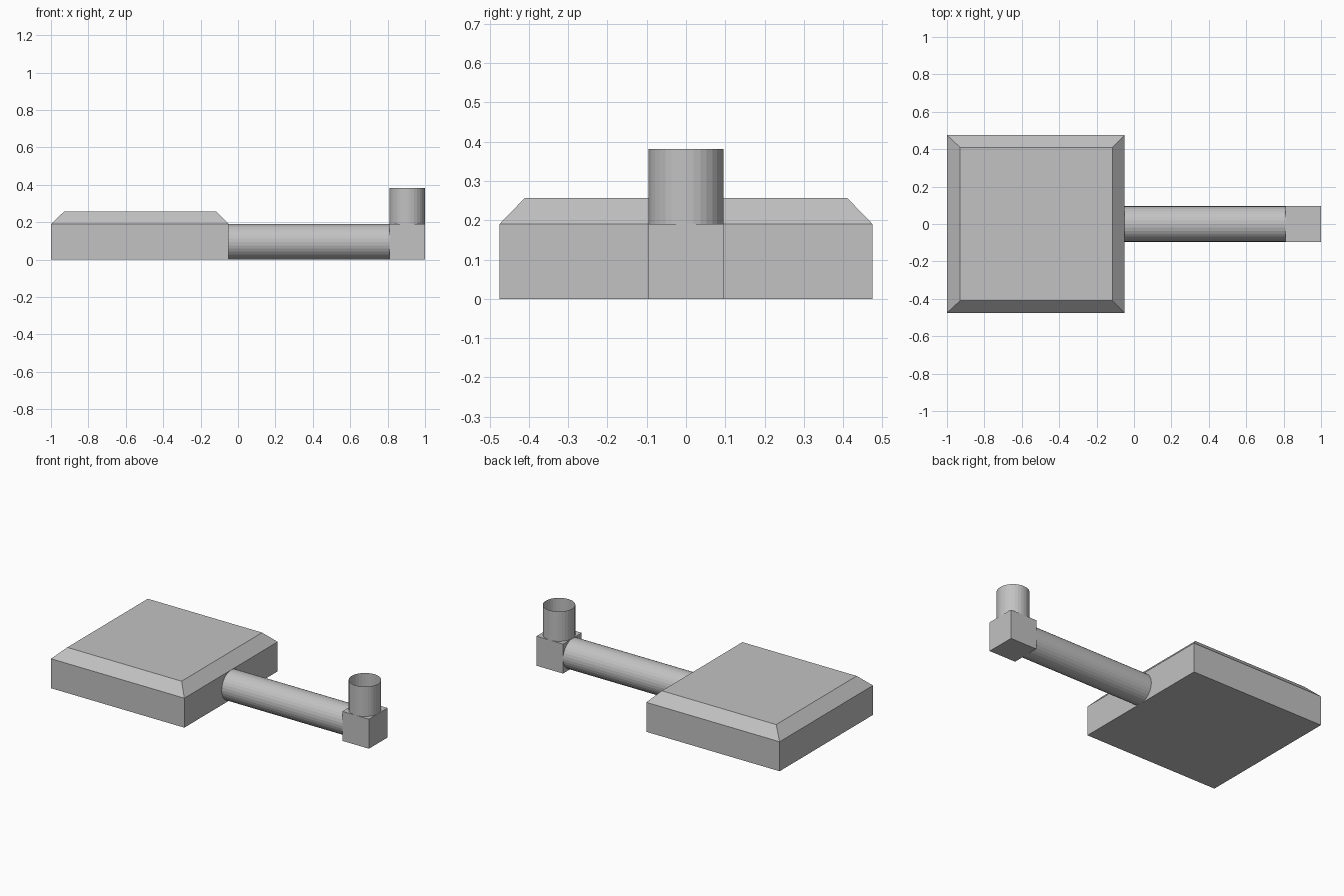
import bpy, bmesh, math
from mathutils import Matrix, Vector

if "Cube" in bpy.data.objects:
    bpy.data.objects.remove(bpy.data.objects["Cube"])

grey = bpy.data.materials.new("plain grey")
grey.diffuse_color = (0.54, 0.54, 0.54, 1)
grey.use_nodes = True
grey.node_tree.nodes["Principled BSDF"].inputs["Base Color"].default_value = grey.diffuse_color

R = 0.095          # pipe radius, half the elbow block
H = 2 * R          # slab and block height


def add_object(name, bm):
    bmesh.ops.recalc_face_normals(bm, faces=bm.faces)
    mesh = bpy.data.meshes.new(name)
    bm.to_mesh(mesh)
    bm.free()
    mesh.materials.append(grey)
    obj = bpy.data.objects.new(name, mesh)
    bpy.context.collection.objects.link(obj)
    return obj


def box(center, size):
    bm = bmesh.new()
    bmesh.ops.create_cube(bm, size=1, matrix=Matrix.Translation(center) @ Matrix.Diagonal((*size, 1)))
    return bm


def tube(name, start, end):
    # open, thin-walled round pipe between two points
    start, end = Vector(start), Vector(end)
    axis = end - start
    bm = bmesh.new()
    bmesh.ops.create_cone(
        bm, cap_ends=False, segments=32, radius1=R, radius2=R, depth=axis.length,
        matrix=Matrix.Translation((start + end) / 2) @ axis.to_track_quat('Z', 'Y').to_matrix().to_4x4())
    return add_object(name, bm)


# square slab with a chamfered raised top
bm = box((-0.525, 0, H / 2), (0.95, 0.95, H))
top = max(bm.faces, key=lambda f: f.calc_center_median().z)
lid = bmesh.ops.extrude_discrete_faces(bm, faces=[top])["faces"][0]
for v in lid.verts:
    v.co.x = -0.5225 + math.copysign(0.4075, v.co.x + 0.525)
    v.co.y = math.copysign(0.41, v.co.y)
    v.co.z = 0.257
add_object("slab", bm)

# horizontal pipe, corner block and open upright pipe
tube("connecting_pipe", (-0.05, 0, R), (0.81, 0, R))
add_object("corner_block", box((1 - R, 0, R), (H, H, H)))
tube("upright_pipe", (1 - R, 0, H), (1 - R, 0, 0.382))
